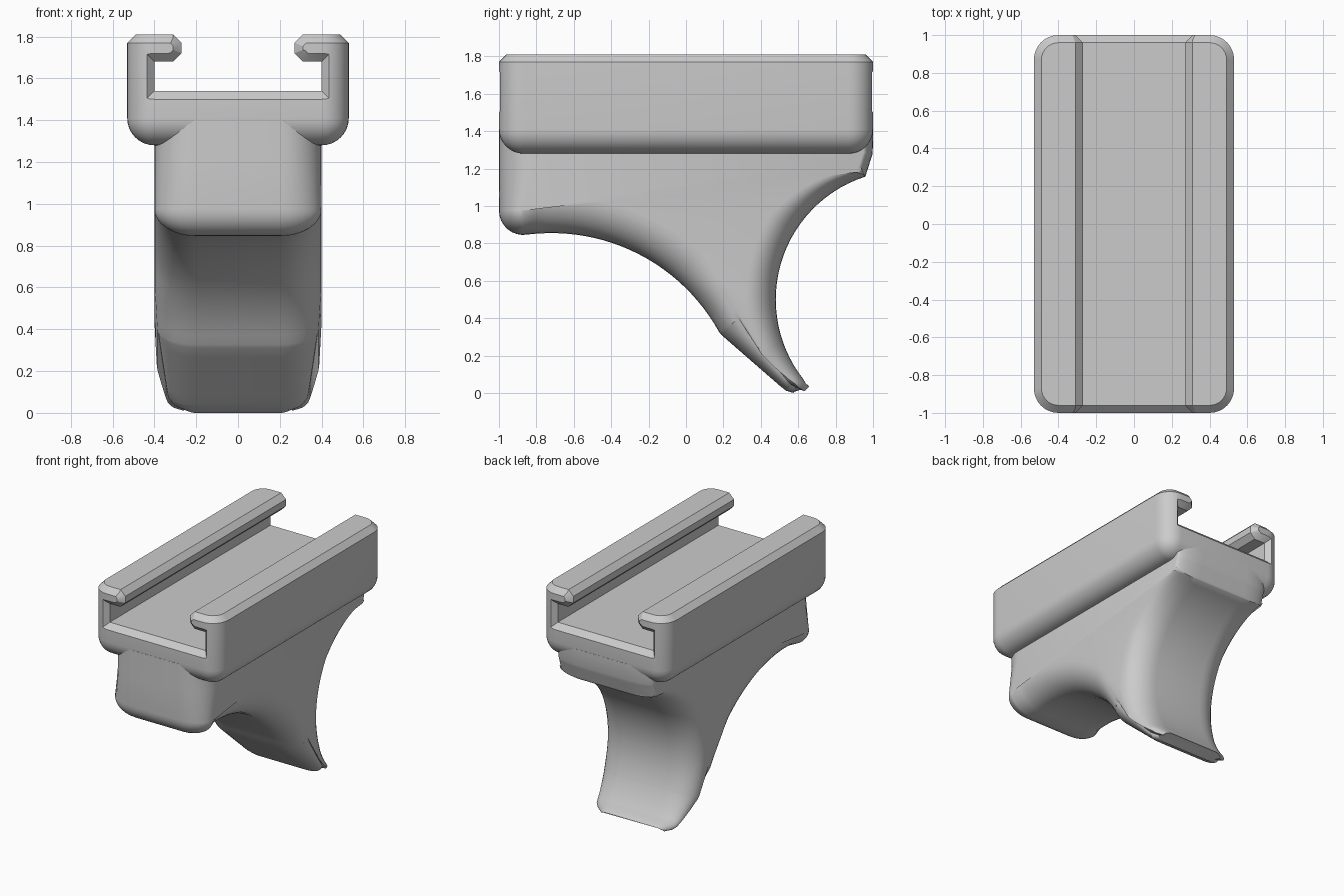
import bpy, bmesh
from math import sin, cos, pi, radians
from mathutils import Vector

cube = bpy.data.objects.get("Cube")
if cube:
    bpy.data.objects.remove(cube)

grey = bpy.data.materials.new("plain_grey")
grey.use_nodes = True
COLOUR = (0.6, 0.6, 0.6, 1)
grey.diffuse_color = COLOUR
grey.node_tree.nodes["Principled BSDF"].inputs["Base Color"].default_value = COLOUR


def loft(name, rings):
    """Skin a list of equal-length closed rings and cap both ends."""
    bm = bmesh.new()
    rows = [[bm.verts.new(p) for p in ring] for ring in rings]
    for a, b in zip(rows, rows[1:]):
        for j in range(len(a)):
            k = (j + 1) % len(a)
            bm.faces.new((a[j], a[k], b[k], b[j]))
    bm.faces.new(rows[0])
    bm.faces.new(rows[-1])
    bmesh.ops.remove_doubles(bm, verts=bm.verts, dist=0.0005)
    bmesh.ops.recalc_face_normals(bm, faces=bm.faces)
    mesh = bpy.data.meshes.new(name)
    bm.to_mesh(mesh)
    bm.free()
    mesh.materials.append(grey)
    obj = bpy.data.objects.new(name, mesh)
    bpy.context.collection.objects.link(obj)
    return obj


def activate(obj):
    bpy.ops.object.select_all(action='DESELECT')
    obj.select_set(True)
    bpy.context.view_layer.objects.active = obj


def smooth(obj):
    activate(obj)
    bpy.ops.object.shade_smooth_by_angle(angle=radians(30))


def arc(cy, cz, r, start, end, n):
    angles = [radians(start + (end - start) * i / (n - 1)) for i in range(n)]
    return [Vector((cy + r * cos(a), cz + r * sin(a))) for a in angles]


def line(a, b, n):
    return [Vector(a).lerp(Vector(b), i / (n - 1)) for i in range(n)]


# Rail block: rounded plan, rounded bottom edge, chamfered top edge
R, HX, HY = 0.13, 0.53, 1.0


def plan(z, inset):
    ring = []
    for q, (sx, sy) in enumerate(((1, 1), (-1, 1), (-1, -1), (1, -1))):
        for i in range(9):
            a = (q + i / 8) * pi / 2
            r = max(R - inset, 0.002)
            ring.append((sx * (HX - inset - r) + r * cos(a),
                         sy * (HY - inset - r) + r * sin(a), z))
    return ring


levels = [(1.28 + R * (1 - cos(a)), R * (1 - sin(a)))
          for a in (i * pi / 16 for i in range(9))]
levels += [(1.77, 0), (1.81, 0.04)]
rail = loft("rail", [plan(z, inset) for z, inset in levels])

# Undercut slot, flared at both open ends
def slot(y, f):
    half = [(0.40 + f, 1.54 - f), (0.40 + f, 1.68 + f), (0.31 + f * 0.6, 1.68 + f),
            (0.27 + f, 1.72 + f * 0.4), (0.27 + f, 1.77 - f * 0.4), (0.37 + f, 1.87)]
    return [(x, y, z) for x, z in half] + [(-x, y, z) for x, z in reversed(half)]


cutter = loft("slot_cutter", [slot(-1.02, 0.06), slot(-0.96, 0),
                              slot(0.96, 0), slot(1.02, 0.06)])
cutter.hide_render = True
cut = rail.modifiers.new("slot", 'BOOLEAN')
cut.object = cutter
cut.operation = 'DIFFERENCE'
cut.solver = 'EXACT'
activate(rail)
bpy.ops.object.modifier_apply(modifier="slot")
bpy.data.objects.remove(cutter)
smooth(rail)

# Grip: front and back edge curves, paired point by point from top to tip
CORNER, SWEEP, TAIL = 8, 24, 7
front = [Vector((-1, 1.4)), Vector((-1, 1.2))]
front += arc(-0.87, 0.975, 0.13, 180, 268, CORNER)
front += arc(-0.72, -0.17, 1.025, 94, 29, SWEEP)
front += line((0.19, 0.31), (0.5, 0.04), TAIL)
front += [Vector((0.535, 0.012)), Vector((0.575, 0))]

back = [Vector((1, 1.4)), Vector((0.998, 1.28))]
back += line((0.99, 1.255), (0.96, 1.16), CORNER)
back += arc(1.17, 0.5, 0.69, 108, 200, SWEEP)
back += arc(1.17, 0.5, 0.69, 201, 218, TAIL)
back += [Vector((0.64, 0.052)), Vector((0.658, 0.035))]

count = len(front)
tail_start = 2 + CORNER + SWEEP


def half_width(i):
    if i >= count - 2:
        return (0.31, 0.26)[i - count + 2]
    if i >= tail_start:
        return 0.385 - 0.05 * (i - tail_start) / (TAIL - 1)
    return 0.4 - 0.015 * max(0, 1 - (tail_start - i) / 5)


def inward(curve, i, side):
    t = (curve[min(i + 1, count - 1)] - curve[max(i - 1, 0)]).normalized()
    return Vector((-t.y, t.x)) * side


def section(i):
    w = half_width(i)
    rx = w - 0.2
    thick = (front[i] - back[i]).length * 0.38
    corner = 2 <= i < 2 + CORNER
    ramp = min(1, max(0, (i - 2 - CORNER) / 10))
    depths = (min(0.13 if corner else 0.2, thick), min(0.05 + 0.11 * ramp, thick))
    ring = []
    for curve, side, depth in ((front, 1, depths[0]), (back, -1, depths[1])):
        n = inward(curve, i, side)
        row = []
        for k in range(9):
            a = k * pi / 16
            p = curve[i] + n * depth * (1 - cos(a))
            row.append((w - rx + rx * sin(a), p.x, p.y))
        row = [(-x, y, z) for x, y, z in reversed(row)] + row
        ring += row if side > 0 else row[::-1]
    return ring


grip = loft("grip", [section(i) for i in range(count)])
smooth(grip)
